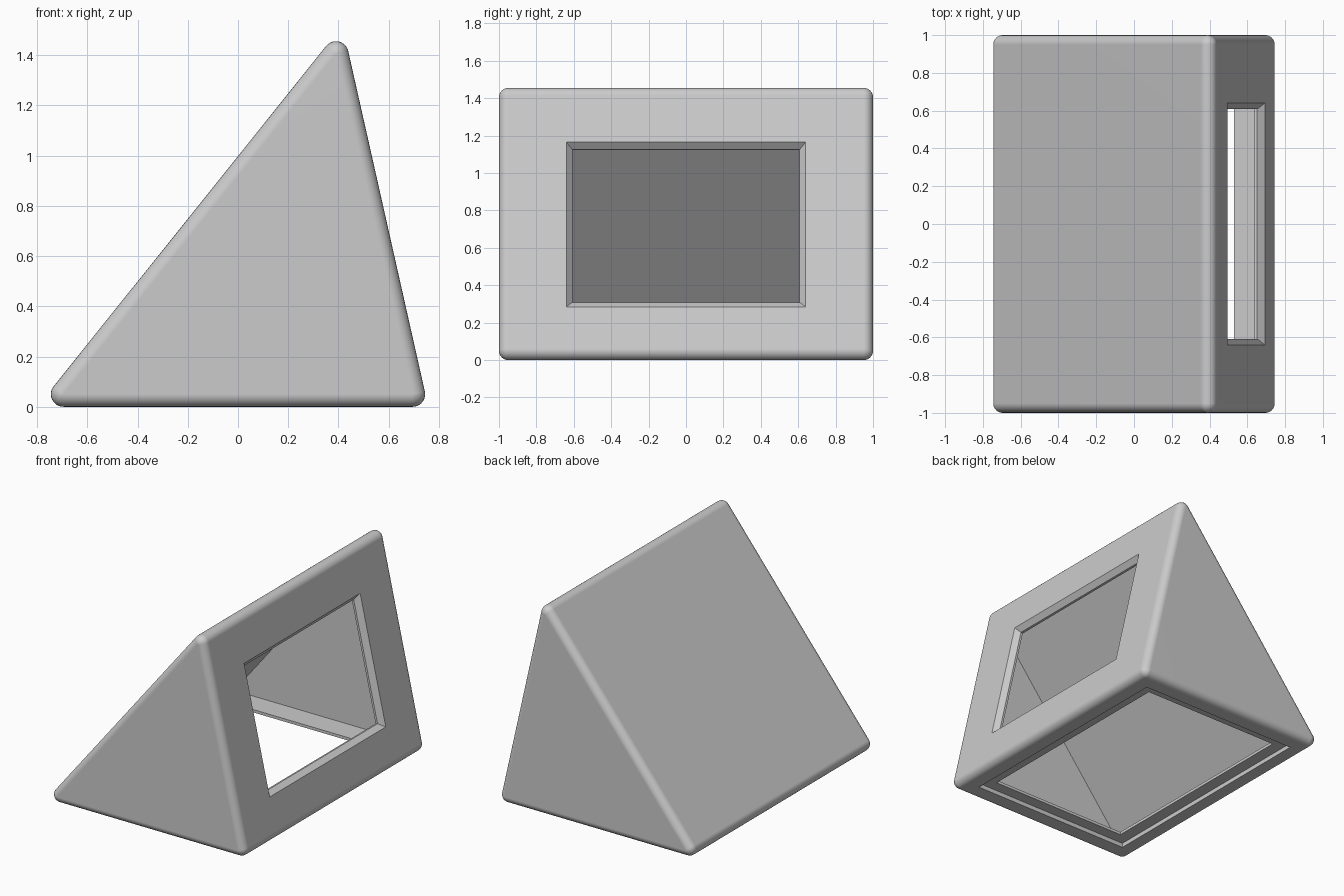
import bpy
import bmesh
from math import atan2, cos, sin, pi, tau
from mathutils import Vector

cube = bpy.data.objects.get("Cube")
if cube:
    bpy.data.objects.remove(cube, do_unlink=True)

R = 0.05        # edge rounding, also the wall thickness
HALF = 1.0      # half length along y
STEPS = 10
# Centres of the three rounded corners, counter-clockwise in x and z
CORNERS = [Vector(p) for p in ((-0.695, R), (0.695, R), (0.39, 1.405))]


def edge_angle(a, b):
    """Direction of the outward normal of edge a-b."""
    d = b - a
    return atan2(-d.x, d.y)


def rounded_loop(radius, y):
    """Triangle outline grown by a radius, with arcs at the corners."""
    pts = []
    for i, c in enumerate(CORNERS):
        start = edge_angle(CORNERS[i - 1], c)
        sweep = (edge_angle(c, CORNERS[(i + 1) % 3]) - start) % tau
        for k in range(STEPS + 1):
            a = start + sweep * k / STEPS
            pts.append((c.x + radius * cos(a), y, c.y + radius * sin(a)))
    return pts


def loft(name, loops):
    """Closed solid through a series of matching loops."""
    bm = bmesh.new()
    rings = [[bm.verts.new(p) for p in loop] for loop in loops]
    n = len(rings[0])
    for a, b in zip(rings, rings[1:]):
        for i in range(n):
            j = (i + 1) % n
            bm.faces.new((a[i], a[j], b[j], b[i]))
    bm.faces.new(rings[0])
    bm.faces.new(rings[-1])
    bmesh.ops.remove_doubles(bm, verts=bm.verts, dist=1e-5)
    bmesh.ops.recalc_face_normals(bm, faces=bm.faces)
    mesh = bpy.data.meshes.new(name)
    bm.to_mesh(mesh)
    bm.free()
    obj = bpy.data.objects.new(name, mesh)
    bpy.context.collection.objects.link(obj)
    return obj


def rectangle(centre, u, v, hu, hv):
    return [centre + u * hu * a + v * hv * b
            for a, b in ((-1, -1), (1, -1), (1, 1), (-1, 1))]


# Outer shell: wedge with fully rounded edges
angles = [pi / 2 * k / 6 for k in range(7)]
profile = [(R * sin(a), -HALF + R - R * cos(a)) for a in angles]
profile += [(r, -y) for r, y in reversed(profile)]
body = loft("wedge_housing", [rounded_loop(r, y) for r, y in profile])

# Inner cavity
inner = HALF - R
cavity = loft("cavity_cutter",
              [[(c.x, y, c.y) for c in CORNERS] for y in (-inner, inner)])

# Base opening with a stepped ledge
X, Y, Z = Vector((1, 0, 0)), Vector((0, 1, 0)), Vector((0, 0, 1))


def base_cutter(name, hx, hy, top):
    return loft(name, [rectangle(Vector((-0.005, 0, z)), X, Y, hx, hy)
                       for z in (-0.1, top)])


recess = base_cutter("base_recess_cutter", 0.62, 0.865, 0.03)
opening = base_cutter("base_opening_cutter", 0.535, 0.785, 0.1)

# Window in the steep side, with a chamfered outer edge
slope = CORNERS[2] - CORNERS[1]
slope.normalize()
up = Vector((slope.x, 0, slope.y))
out = Vector((slope.y, 0, -slope.x))
middle = Vector((CORNERS[1].x, 0, CORNERS[1].y)) + out * R
middle += up * (0.725 - middle.z) / up.z
CHAMFER, DEPTH = 0.032, 0.035
window = loft("window_cutter", [
    rectangle(middle + out * d, Y, up, 0.64 + g, 0.451 + g)
    for d, g in ((DEPTH, CHAMFER), (-DEPTH, -CHAMFER), (-0.1, -CHAMFER))])

# Cut the openings
bpy.ops.object.select_all(action='DESELECT')
bpy.context.view_layer.objects.active = body
body.select_set(True)
for cutter in (cavity, recess, opening, window):
    cutter.hide_render = True
    mod = body.modifiers.new(cutter.name, 'BOOLEAN')
    mod.operation = 'DIFFERENCE'
    mod.solver = 'EXACT'
    mod.object = cutter
    bpy.ops.object.modifier_apply(modifier=mod.name)
    bpy.data.objects.remove(cutter, do_unlink=True)

# Smooth roundings, flat walls
bpy.ops.object.shade_smooth_by_angle(angle=pi / 6)
weighted = body.modifiers.new("flat_walls", 'WEIGHTED_NORMAL')
weighted.keep_sharp = True

# Material
grey = bpy.data.materials.new("light_grey")
grey.use_nodes = True
colour = (0.6, 0.6, 0.6, 1.0)
grey.diffuse_color = colour
grey.node_tree.nodes["Principled BSDF"].inputs["Base Color"].default_value = colour
body.data.materials.clear()
body.data.materials.append(grey)
for poly in body.data.polygons:
    poly.material_index = 0
